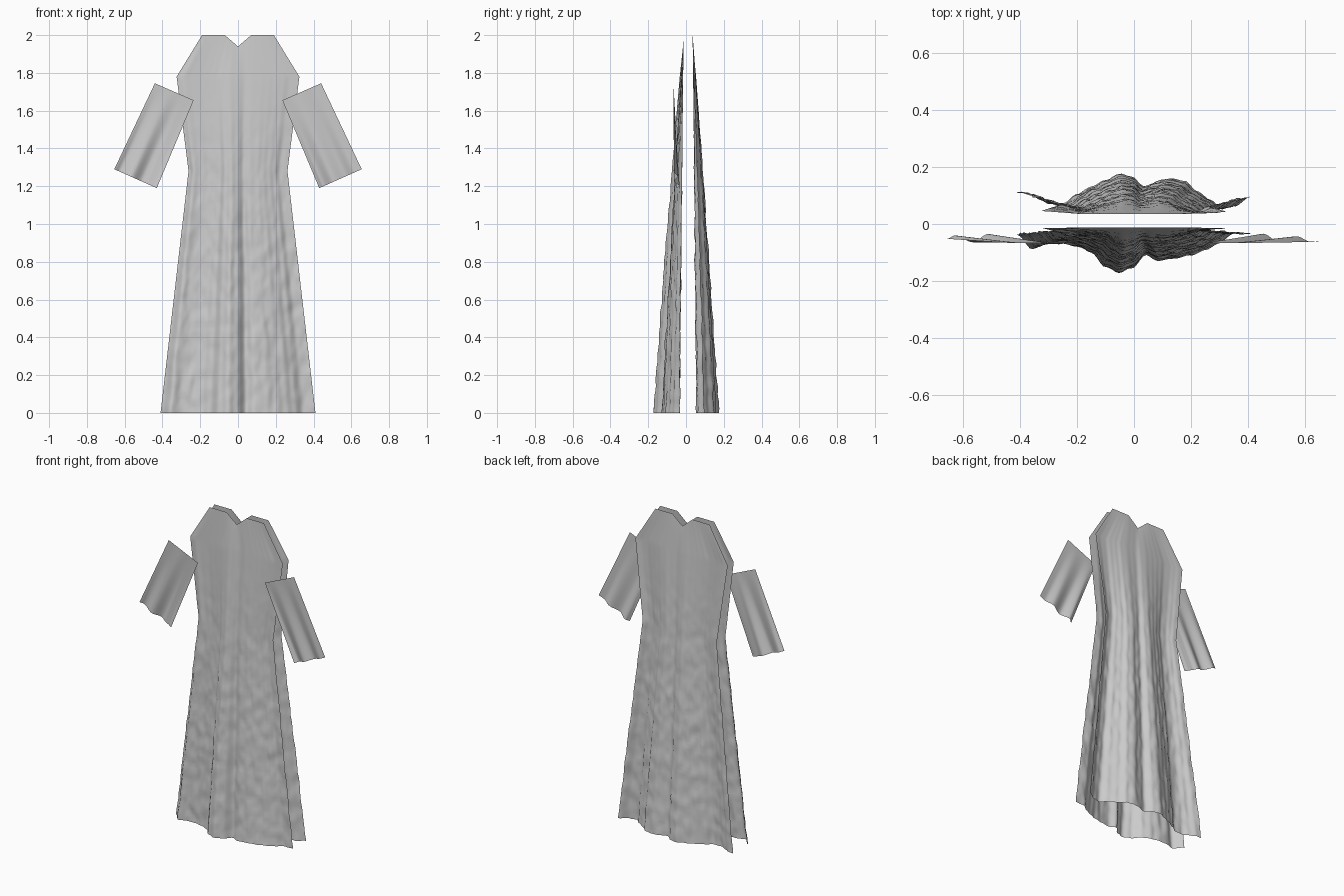
import bpy, math
from mathutils import noise, Vector

if "Cube" in bpy.data.objects:
    bpy.data.objects.remove(bpy.data.objects["Cube"])

# Half width of the gown by height: hem, waist, armpit, shoulder
OUTLINE = [(0, 0.41), (1.28, 0.262), (1.78, 0.325), (2.0, 0.19)]
# Hem folds as (x, y) seen from above
FRONT_HEM = [(-.41, -.035), (-.36, -.085), (-.31, -.07), (-.25, -.068), (-.2, -.08), (-.15, -.1),
             (-.1, -.15), (-.055, -.174), (-.01, -.155), (.045, -.108), (.09, -.128), (.15, -.122),
             (.2, -.108), (.25, -.09), (.3, -.068), (.35, -.035), (.41, -.035)]
BACK_HEM = [(-.41, .115), (-.38, .112), (-.34, .09), (-.3, .073), (-.25, .072), (-.2, .105),
            (-.15, .132), (-.1, .155), (-.05, .175), (-.01, .168), (.035, .133), (.08, .147),
            (.13, .162), (.18, .15), (.22, .115), (.27, .085), (.31, .055), (.35, .06), (.41, .098)]
# Cuff folds as (fraction across from inner edge, y)
CUFF_RIGHT = [(0, -.05), (.1, -.034), (.35, -.063), (.62, -.043), (.85, -.063), (1, -.06)]
CUFF_LEFT = [(0, -.058), (.12, -.05), (.2, -.047), (.36, -.035), (.6, -.064), (.88, -.04), (1, -.052)]


def interp(points, x, smooth=False):
    for (a, fa), (b, fb) in zip(points, points[1:]):
        if x <= b:
            t = max(0, (x - a) / (b - a))
            if smooth:
                t = t * t * (3 - 2 * t)
            return fa + (fb - fa) * t
    return points[-1][1]


def sheet(name, cols, rows, func):
    """Grid of open cloth; func maps (s, t) in 0..1 to a position."""
    verts = [func(i / cols, j / rows) for j in range(rows + 1) for i in range(cols + 1)]
    w = cols + 1
    faces = [(j * w + i, j * w + i + 1, (j + 1) * w + i + 1, (j + 1) * w + i)
             for j in range(rows) for i in range(cols)]
    mesh = bpy.data.meshes.new(name)
    mesh.from_pydata(verts, [], faces)
    mesh.shade_smooth()
    obj = bpy.data.objects.new(name, mesh)
    bpy.context.collection.objects.link(obj)
    return obj


def gown_panel(name, hem, top_y, seed):
    def point(s, t):
        u, z = 2 * s - 1, 2 * t
        x = u * interp(OUTLINE, z)
        drop = (1 - t) ** 0.92
        y = top_y + (interp(hem, u * 0.41, True) - top_y) * drop
        # small crumples that fade out towards the chest
        crumple = min(1, max(0, (1.75 - z) / 0.9))
        p = Vector((x * 22 + z * 4, seed, z * 13 - x * 6))
        y += 0.006 * crumple * (noise.noise(p) + 0.5 * noise.noise(p * 2))
        # notched neckline
        if z > 1.78:
            rim = 1.94 + 0.06 * min(1, abs(u) * 0.19 / 0.07)
            z = 1.78 + (z - 1.78) * (rim - 1.78) / 0.22
        return (x, y, z)
    return sheet(name, 76, 100, point)


def sleeve(name, side, cuff):
    top_in, top_out = Vector((.235, 0, 1.655)), Vector((.44, 0, 1.745))
    low_in, low_out = Vector((.43, 0, 1.19)), Vector((.655, 0, 1.29))

    def point(s, t):
        p = low_in.lerp(low_out, s).lerp(top_in.lerp(top_out, s), t)
        y = -0.066 + (interp(cuff, s, True) + 0.066) * (1 - t)
        return (side * p.x, y, p.z)
    return sheet(name, 40, 24, point)


gown_panel("front_panel", FRONT_HEM, -0.012, 3.3)
gown_panel("back_panel", BACK_HEM, 0.035, 9.7)
sleeve("right_sleeve", 1, CUFF_RIGHT)
sleeve("left_sleeve", -1, CUFF_LEFT)
